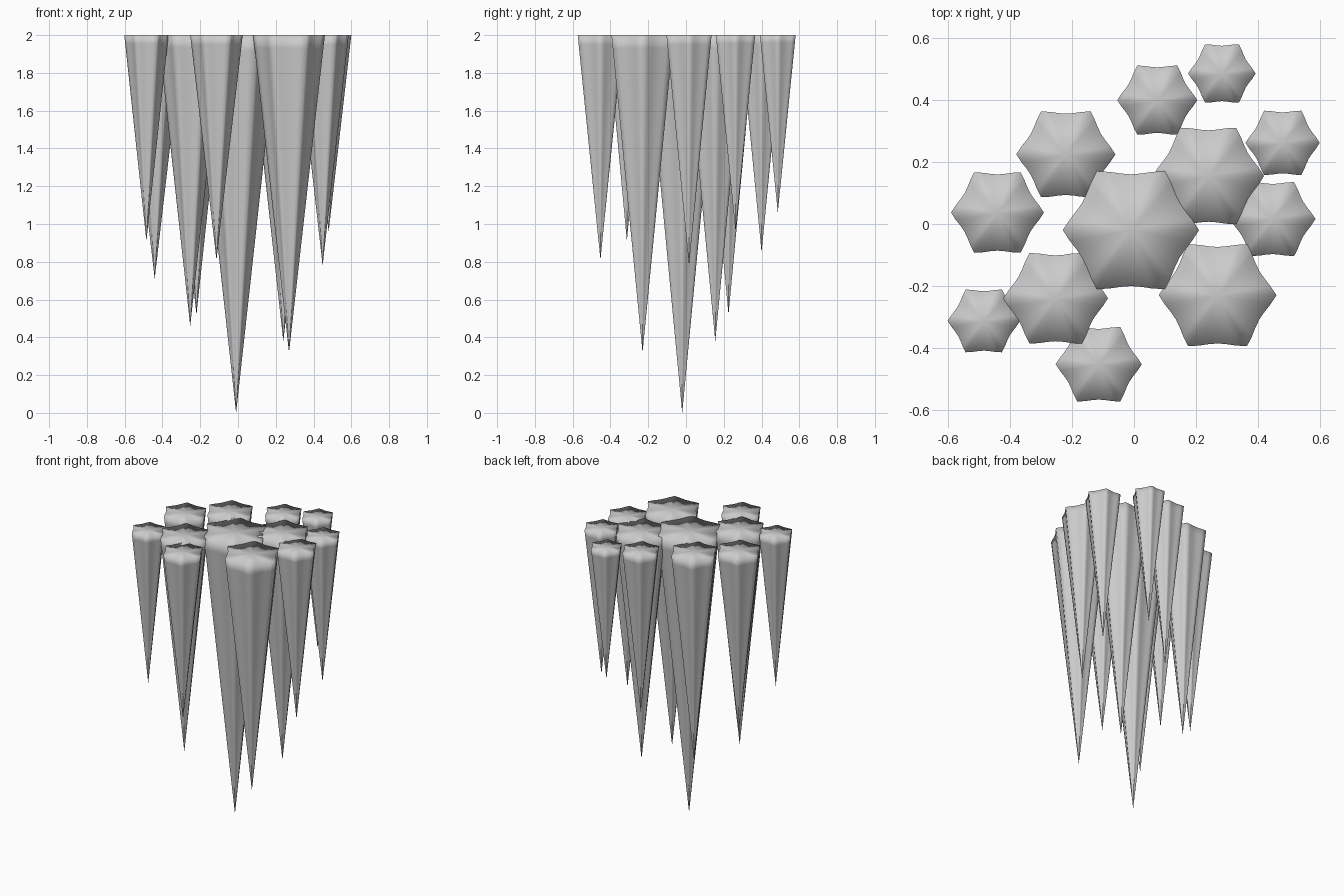
import bpy, bmesh
from math import sin, cos, pi

if "Cube" in bpy.data.objects:
    bpy.data.objects.remove(bpy.data.objects["Cube"])

TOP = 2.0
SIDES = 36
RINGS = 24

# x, y, corner radius, tip height of each hanging spike
SPIKES = [
    (-0.01, -0.02, 0.22, 0.00), (0.27, -0.23, 0.19, 0.32),
    (0.24, 0.155, 0.18, 0.38), (-0.22, 0.225, 0.16, 0.52),
    (-0.253, -0.24, 0.169, 0.46), (-0.441, 0.037, 0.15, 0.71),
    (0.448, 0.016, 0.138, 0.78), (0.075, 0.40, 0.129, 0.85),
    (-0.114, -0.453, 0.139, 0.81), (-0.485, -0.313, 0.117, 0.91),
    (0.48, 0.262, 0.12, 0.96), (0.284, 0.486, 0.109, 1.06),
]


def spike(name, x, y, radius, tip_z):
    """Six-cornered tapering spike with hollowed sides and a flat top."""
    bm = bmesh.new()
    rings = []
    for k in range(RINGS):
        t = k / RINGS
        ring = []
        for i in range(SIDES):
            a = 2 * pi * i / SIDES
            r = radius * (1 - t) * (1 - 0.18 * abs(sin(3 * a)))
            ring.append(bm.verts.new((r * cos(a), r * sin(a), TOP + (tip_z - TOP) * t)))
        rings.append(ring)
    cap = bm.verts.new((0, 0, TOP))
    tip = bm.verts.new((0, 0, tip_z))
    for i in range(SIDES):
        j = (i + 1) % SIDES
        bm.faces.new((cap, rings[0][i], rings[0][j]))
        bm.faces.new((tip, rings[-1][j], rings[-1][i]))
        for up, low in zip(rings, rings[1:]):
            bm.faces.new((up[i], low[i], low[j], up[j]))
    bmesh.ops.recalc_face_normals(bm, faces=bm.faces)
    for f in bm.faces:
        f.smooth = True
    mesh = bpy.data.meshes.new(name)
    bm.to_mesh(mesh)
    bm.free()
    ob = bpy.data.objects.new(name, mesh)
    ob.location = (x, y, 0)
    bpy.context.collection.objects.link(ob)


# Cluster of hanging spikes
for n, data in enumerate(SPIKES, 1):
    spike(f"stalactite_{n:02d}", *data)
